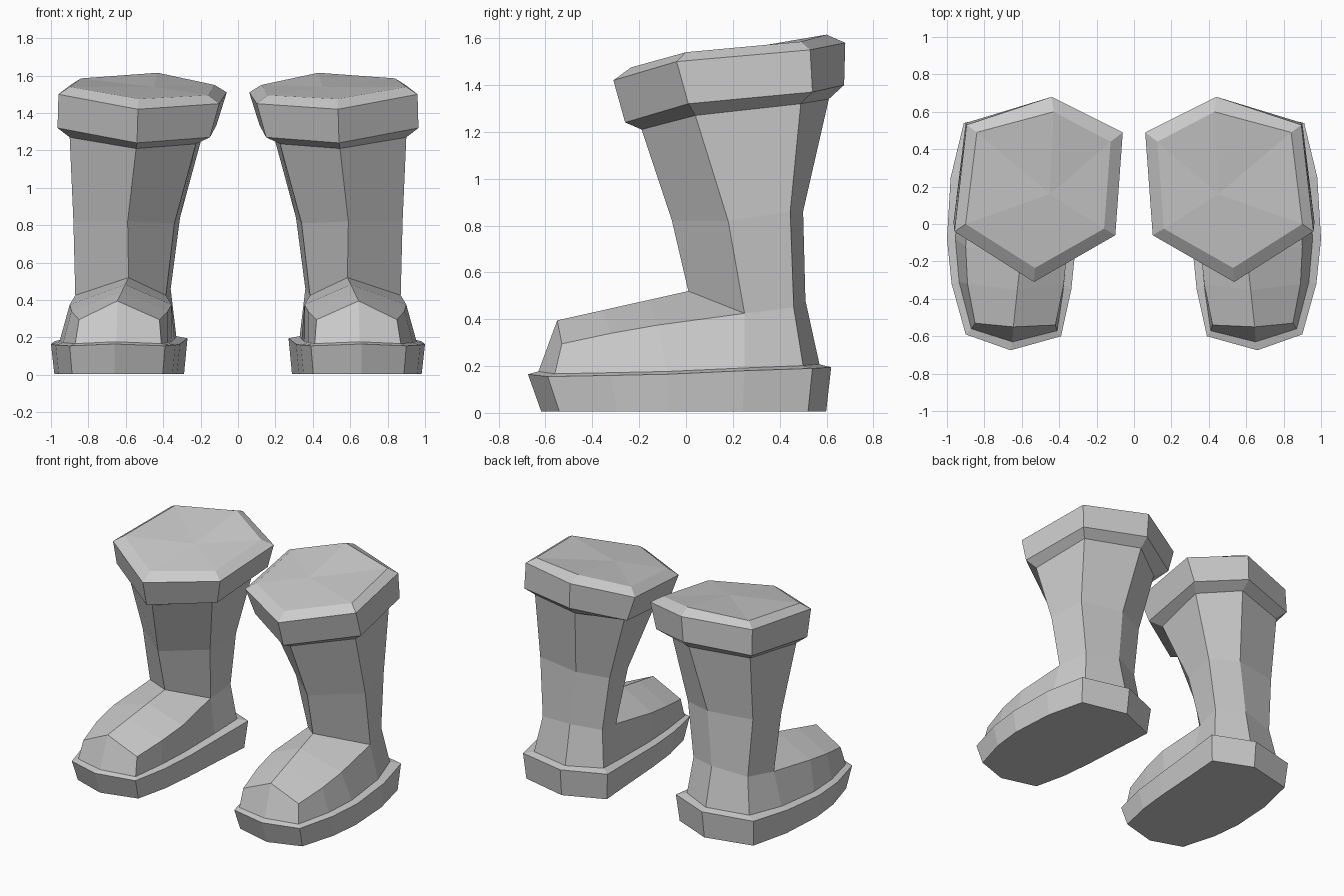
import bpy, bmesh

if "Cube" in bpy.data.objects:
    bpy.data.objects.remove(bpy.data.objects["Cube"])


def build(name, rings, bottom=False, peak=None, patches=()):
    """Loft closed rings of equal point count, add caps/patches, mirror to the other boot."""
    bm = bmesh.new()
    loops = [[bm.verts.new(p) for p in r] for r in rings]
    n = len(loops[0])
    for a, b in zip(loops, loops[1:]):
        for i in range(n):
            j = (i + 1) % n
            bm.faces.new((a[i], a[j], b[j], b[i]))
    if bottom:
        bm.faces.new(loops[0][::-1])
    if peak:
        c = bm.verts.new(peak)
        for i in range(n):
            bm.faces.new((loops[-1][i], loops[-1][(i + 1) % n], c))
    for pts in patches:
        bm.faces.new([bm.verts.new(p) for p in pts])
    bmesh.ops.remove_doubles(bm, verts=bm.verts, dist=0.0005)
    bmesh.ops.recalc_face_normals(bm, faces=bm.faces)
    me = bpy.data.meshes.new(name)
    bm.to_mesh(me)
    bm.free()
    ob = bpy.data.objects.new(name, me)
    bpy.context.collection.objects.link(ob)
    ob.modifiers.new("Mirror", 'MIRROR').use_mirror_merge = False
    return ob


# Plan outlines, starting at the toe and running round the outer side
sole_xy = [(.66, -.675), (.90, -.59), (.975, -.32), (1.0, -.08), (.98, .25), (.91, .54),
           (.56, .62), (.27, .50), (.29, .22), (.31, -.10), (.335, -.35), (.39, -.60)]
foot_xy = [(.65, -.63), (.87, -.56), (.935, -.31), (.955, -.08), (.93, .25), (.85, .50),
           (.555, .57), (.33, .46), (.34, .22), (.355, -.10), (.375, -.33), (.41, -.57)]
rim_z = [.165, .155, .16, .165, .18, .19, .195, .195, .18, .165, .16, .155]

# Sole: flat base, flared wall, narrow rim up to the foot
base = [(.64 + (x - .64) * .95, y * .965 if y > 0 else y * .915, .005) for x, y in sole_xy]
rim = [(x, y, z) for (x, y), z in zip(sole_xy, rim_z)]
foot_low = [(x, y, z + .012) for (x, y), z in zip(foot_xy, rim_z)]
build("sole", [base, rim, foot_low], bottom=True)

# Foot: walls up to the shoulder line, then two sloping patches up to the instep ridge
shoulder = [(.645, -.55, .395), (.85, -.53, .295), (.89, -.32, .34), (.90, -.12, .375),
            (.87, .25, .425), (.81, .46, .45), (.56, .51, .48), (.36, .43, .46),
            (.385, .24, .425), (.355, -.12, .375), (.375, -.32, .34), (.42, -.54, .295)]
instep = (.585, .01, .52)
ridge = [tuple(a + (b - a) * t for a, b in zip(shoulder[0], instep)) for t in (.35, .7)]
patches = []
for side in (shoulder[1:5], shoulder[:7:-1]):
    mids = [shoulder[0], *ridge, instep]
    for i in range(3):
        patches.append((mids[i], side[i], side[i + 1], mids[i + 1]))
build("foot", [foot_low, shoulder], patches=patches)

# Shaft: six-sided tube leaning forward towards the top
ankle = [instep, *shoulder[4:9]]
calf = [(.59, -.06, .82), (.88, .18, .82), (.84, .445, .86),
        (.52, .50, .86), (.31, .42, .84), (.34, .17, .81)]
shaft_top = [(.545, -.19, 1.21), (.90, .04, 1.27), (.85, .49, 1.32),
             (.45, .61, 1.34), (.185, .43, 1.30), (.225, .03, 1.235)]
build("shaft", [ankle, calf, shaft_top])

# Cuff: tilted six-sided band with bevelled edges and a shallow top
cuff_low = [(.54, -.26, 1.24), (.965, .01, 1.32), (.90, .54, 1.37),
            (.45, .675, 1.40), (.115, .50, 1.335), (.15, -.02, 1.27)]
cuff_high = [(.535, -.31, 1.42), (.96, -.04, 1.50), (.895, .53, 1.55),
             (.44, .68, 1.58), (.06, .49, 1.51), (.10, -.06, 1.45)]
cuff_inset = [(.53, -.235, 1.475), (.90, 0, 1.54), (.84, .49, 1.585),
              (.43, .60, 1.615), (.125, .44, 1.55), (.16, -.025, 1.495)]
build("cuff", [shaft_top, cuff_low, cuff_high, cuff_inset], peak=(.45, .16, 1.54))
